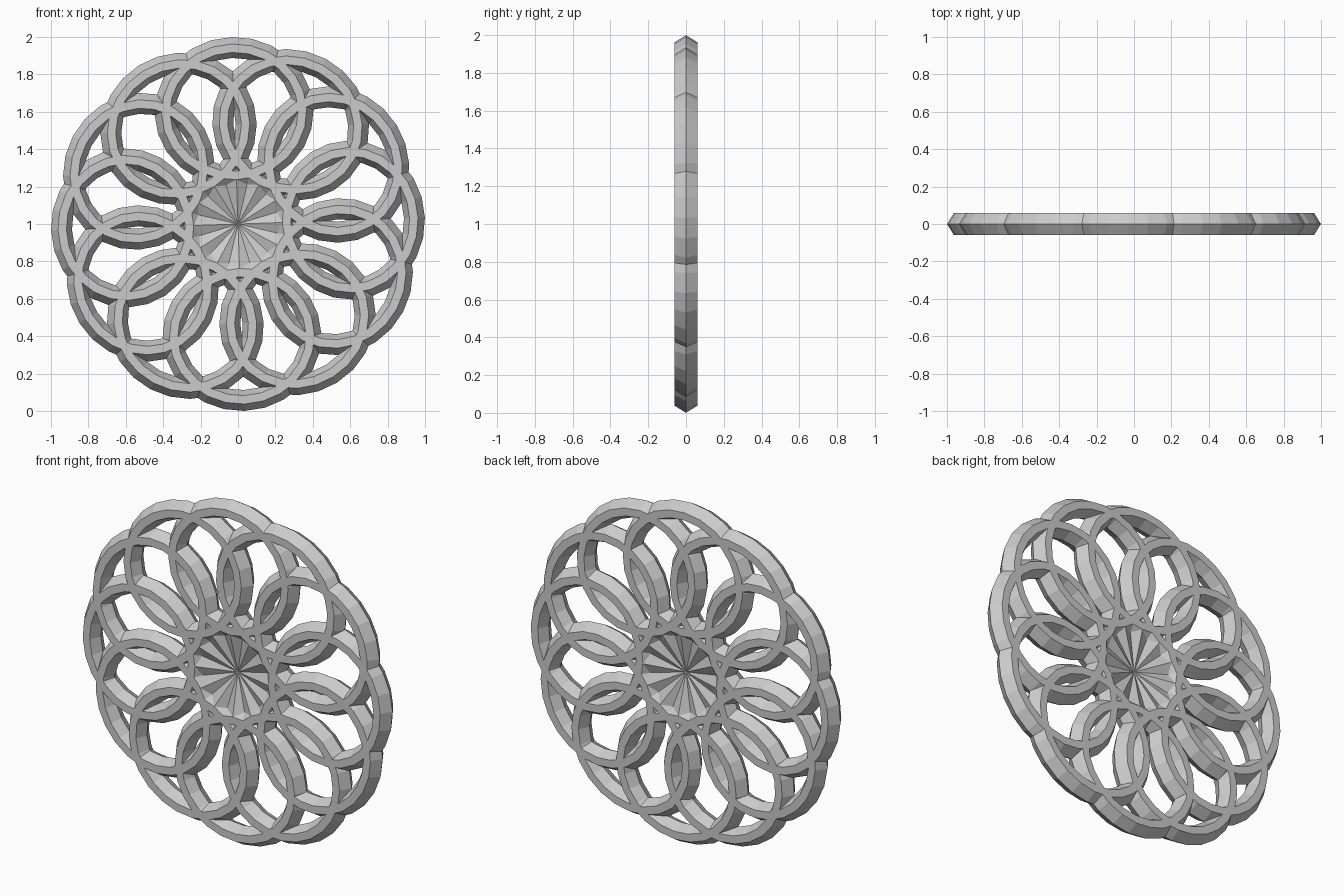
import bpy, bmesh, math

if "Cube" in bpy.data.objects:
    bpy.data.objects.remove(bpy.data.objects["Cube"])

RINGS = 12          # interlocking petal rings
SEG = 24            # sides per ring
HALF = 0.06         # half depth of the flat faces
DIST = 0.60         # ring centre to rosette centre
A, B = 0.363, 0.388 # radial / tangential half-size of the flat face outer edge


def ring_point(t, offset):
    return (DIST + (A + offset) * math.cos(t), (B + offset) * math.sin(t))


def ring_mesh():
    """Petal ring with a hexagonal section; its inner tip reaches the hub centre."""
    bm = bmesh.new()
    sections = []
    tip = SEG // 2
    for i in range(SEG):
        t = 2 * math.pi * i / SEG
        ox, oz = ring_point(t, 0.0)
        ix, iz = ring_point(t, -0.045)
        rx, rz = ring_point(t, 0.037)
        nx, nz = ring_point(t, -0.075)
        # outer ridge pulled to the rosette centre at the tip
        if i == tip:
            rx, rz = 0.0, 0.0
        elif abs(i - tip) == 1:
            rx -= 0.03
        loop = [(ox, -HALF, oz), (rx, 0, rz), (ox, HALF, oz),
                (ix, HALF, iz), (nx, 0, nz), (ix, -HALF, iz)]
        sections.append([bm.verts.new(p) for p in loop])
    for i in range(SEG):
        s, n = sections[i], sections[(i + 1) % SEG]
        for k in range(6):
            m = (k + 1) % 6
            bm.faces.new((s[k], s[m], n[m], n[k]))
    bmesh.ops.recalc_face_normals(bm, faces=bm.faces)
    bmesh.ops.triangulate(bm, faces=[f for f in bm.faces])
    me = bpy.data.meshes.new("petal_ring")
    bm.to_mesh(me)
    bm.free()
    return me


# Rosette of rings turned about the y axis
mesh = ring_mesh()
for k in range(RINGS):
    ob = bpy.data.objects.new(f"petal_ring_{k + 1}", mesh)
    ob.location = (0, 0, 1)
    ob.rotation_euler = (0, -math.radians(2 + 360 / RINGS * k), 0)
    bpy.context.collection.objects.link(ob)
